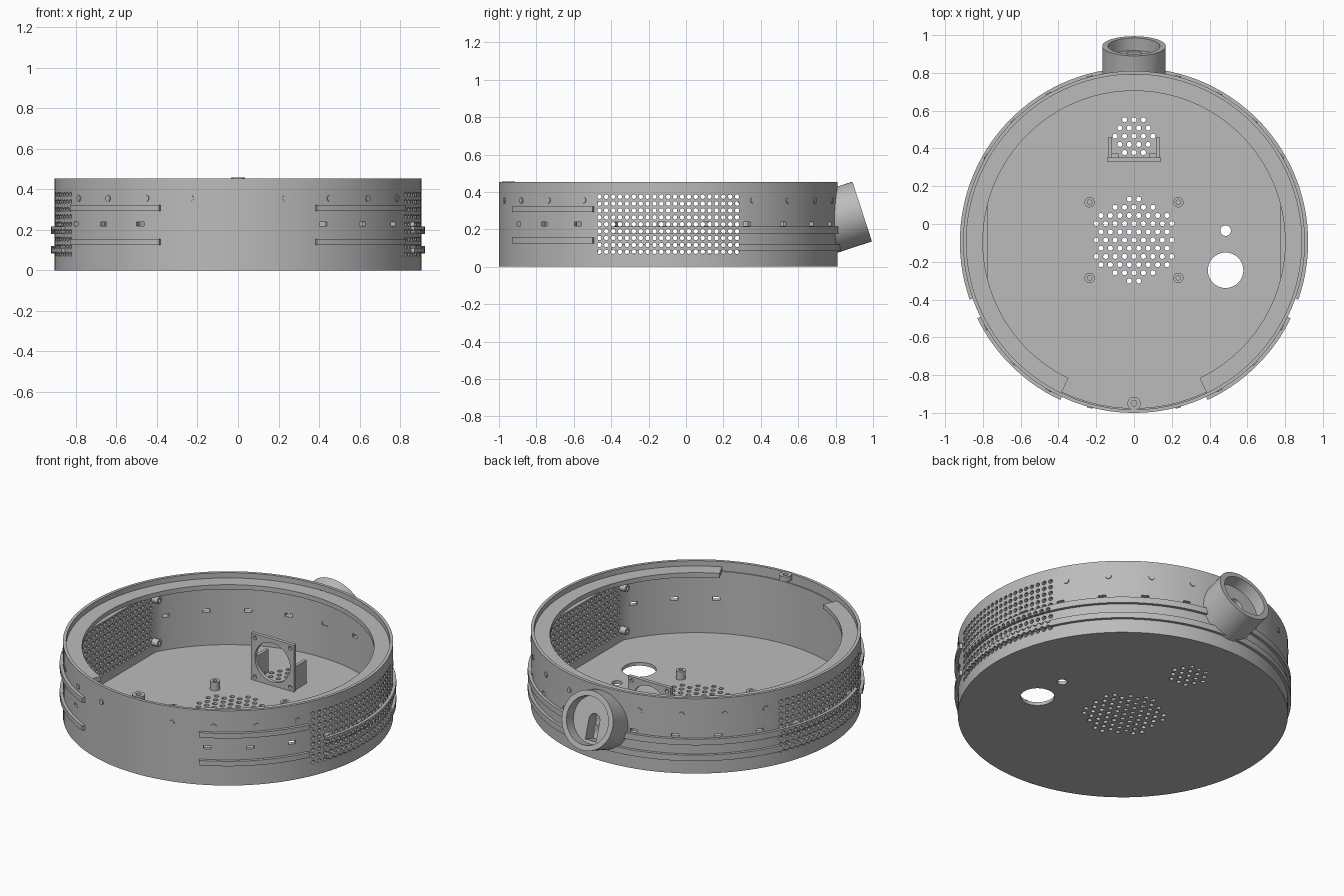
import bpy, bmesh, math
from mathutils import Vector, Matrix

if "Cube" in bpy.data.objects:
    bpy.data.objects.remove(bpy.data.objects["Cube"])

CY = -0.095            # housing centre in y
R, H = 0.905, 0.452    # housing radius and height
UP = Vector((0, 0, 1))
XA = Vector((1, 0, 0))
YA = Vector((0, 1, 0))

grey = bpy.data.materials.new("plain grey")
grey.use_nodes = True
grey.diffuse_color = (0.5, 0.5, 0.5, 1)
grey.node_tree.nodes["Principled BSDF"].inputs["Base Color"].default_value = (0.5, 0.5, 0.5, 1)


def polar(r, deg, z):
    """Point around the housing, angle measured from the front towards +x."""
    a = math.radians(deg)
    return Vector((r * math.sin(a), CY - r * math.cos(a), z))


def cyl(bm, r, start, end, seg=16):
    start, end = Vector(start), Vector(end)
    axis = end - start
    m = Matrix.Translation((start + end) / 2) @ axis.to_track_quat('Z', 'Y').to_matrix().to_4x4()
    return bmesh.ops.create_cone(bm, cap_ends=True, segments=seg, radius1=r, radius2=r,
                                 depth=axis.length, matrix=m)["verts"]


def box(bm, centre, size, rot=Matrix()):
    m = Matrix.Translation(centre) @ rot @ Matrix.Diagonal((*size, 1))
    bmesh.ops.create_cube(bm, size=1, matrix=m)


def band(bm, r0, r1, z0, z1, a0, a1):
    """Curved bar with a rectangular section."""
    n = max(4, int((a1 - a0) / 3))
    rings = []
    for i in range(n + 1):
        a = a0 + (a1 - a0) * i / n
        rings.append([bm.verts.new(polar(r, a, z))
                      for r, z in ((r0, z0), (r1, z0), (r1, z1), (r0, z1))])
    for p, q in zip(rings, rings[1:]):
        for j in range(4):
            k = (j + 1) % 4
            bm.faces.new((p[j], p[k], q[k], q[j]))
    bm.faces.new(rings[0])
    bm.faces.new(rings[-1])


def obj(name, fill):
    bm = bmesh.new()
    fill(bm)
    bmesh.ops.recalc_face_normals(bm, faces=bm.faces)
    me = bpy.data.meshes.new(name)
    bm.to_mesh(me)
    bm.free()
    me.materials.append(grey)
    ob = bpy.data.objects.new(name, me)
    bpy.context.scene.collection.objects.link(ob)
    return ob


def cut(ob, *cutters):
    for c in cutters:
        c.hide_render = True
        mod = ob.modifiers.new("cut", 'BOOLEAN')
        mod.operation, mod.solver, mod.object = 'DIFFERENCE', 'EXACT', c
    dg = bpy.context.evaluated_depsgraph_get()
    me = bpy.data.meshes.new_from_object(ob.evaluated_get(dg))
    ob.modifiers.clear()
    ob.data = me


# Cutters for the housing
def cavity_shape(bm):
    for v in cyl(bm, 0.88, (0, CY, 0.02), (0, CY, 0.415), 128):
        v.co.x = max(-0.775, min(0.775, v.co.x))
    bmesh.ops.remove_doubles(bm, verts=bm.verts, dist=0.0001)


def side_grid(bm):
    for i in range(21):
        for j in range(9):
            y, z = CY + (i - 10) * 0.0368, 0.08 + j * 0.0368
            cyl(bm, 0.012, (-1, y, z), (1, y, z), 10)


def floor_holes(bm):
    for cy, limit in ((-0.085, 0.222), (0.465, 0.11)):
        for row in range(-5, 6):
            for col in range(-5, 6):
                p = Vector(((col + 0.5 * (row % 2)) * 0.05, row * 0.0433, 0))
                if p.length < limit:
                    p.y += cy
                    cyl(bm, 0.0135, p - UP * 0.1, p + UP * 0.1, 12)
    for y, r in ((-0.035, 0.028), (-0.245, 0.094)):
        cyl(bm, r, (0.485, y, -0.1), (0.485, y, 0.1), 40)


def slot_shape(bm):
    for k in range(2, 23):
        a = 15 * k - 2.2
        box(bm, polar(R, a, 0.228), (0.042, 0.1, 0.02), Matrix.Rotation(math.radians(a), 4, 'Z'))


cavity = obj("cavity_cutter", cavity_shape)
recess = obj("recess_cutter", lambda bm: cyl(bm, 0.887, (0, CY, 0.395), (0, CY, 0.6), 128))
grid = obj("grid_cutter", side_grid)
vents = obj("vent_cutter", floor_holes)
slots = obj("slot_cutter", slot_shape)

# Round housing with floor, flat side panels and perforations
housing = obj("housing", lambda bm: cyl(bm, R, (0, CY, 0), (0, CY, H), 128))
cut(housing, cavity, recess, grid, vents, slots)
parts = [housing]

# Inner ledge, open at the front
parts.append(obj("ledge", lambda bm: band(bm, 0.8, 0.89, 0.392, 0.42, 25.7, 334.3)))


# Outer rails
def front_rails_shape(bm):
    for z in (0.308, 0.14):
        for a in (25, 296):
            band(bm, 0.895, 0.923, z - 0.015, z + 0.015, a, a + 39)


def back_rails_shape(bm):
    for z in (0.197, 0.101):
        band(bm, 0.895, 0.922, z - 0.018, z + 0.018, 70.7, 289.3)


parts.append(obj("front_rails", front_rails_shape))
back_rails = obj("back_rails", back_rails_shape)
cut(back_rails, grid)
parts.append(back_rails)


# Small round studs below the rim
def studs_shape(bm):
    for k in range(1, 24):
        if k not in (5, 6, 7, 12, 17, 18, 19):
            cyl(bm, 0.016, polar(0.89, 15 * k, 0.355), polar(0.91, 15 * k, 0.355), 14)


parts.append(obj("rim_studs", studs_shape))

# Tilted tube at the back
axis = Vector((0, 0.95, 0.31)).normalized()
down = Vector((0, 0.31, -0.95)).normalized()
face = Vector((0, 0.942, 0.295))
tilt = Matrix.Rotation(math.atan2(axis.z, axis.y), 4, 'X')
tube = obj("back_tube", lambda bm: cyl(bm, 0.168, face - axis * 0.34, face, 64))
bore = obj("bore_cutter", lambda bm: cyl(bm, 0.137, face - axis * 0.07, face + axis * 0.1, 64))
arch = obj("arch_cutter", lambda bm: cyl(bm, 0.036, face - axis * 0.15, face, 24))
groove = obj("groove_cutter", lambda bm: box(bm, face - axis * 0.075 + down * 0.058,
                                             (0.072, 0.15, 0.116), tilt))
core = obj("core_cutter", lambda bm: cyl(bm, 0.885, (0, CY, -0.2), (0, CY, 0.8), 128))
cut(tube, bore, arch, groove, core)
parts.append(tube)


# Upright fan plate with gussets
def plate_holes(bm):
    cyl(bm, 0.118, (0, 0.2, 0.16), (0, 0.5, 0.16), 48)
    for x in (-0.118, 0.118):
        for z in (0.042, 0.278):
            cyl(bm, 0.012, (x, 0.2, z), (x, 0.5, z), 12)


fan_plate = obj("fan_plate", lambda bm: box(bm, (0, 0.34, 0.159), (0.286, 0.022, 0.286)))
fan_holes = obj("fan_cutter", plate_holes)
cut(fan_plate, fan_holes)
parts.append(fan_plate)


def gusset_shape(bm):
    for s in (-1, 1):
        box(bm, (s * 0.126, 0.403, 0.085), (0.018, 0.115, 0.15))
        box(bm, (s * 0.105, 0.362, 0.04), (0.045, 0.03, 0.05))


parts.append(obj("fan_gussets", gusset_shape))


# Hollow posts: floor standoffs, panel bosses and front screw boss
def hollow(name, spots, r, hole, length, direction):
    def fill(bm, rad, extra):
        for p in spots:
            d = direction * (-1 if direction.x and p[0] > 0 else 1)
            cyl(bm, rad, Vector(p) + d * extra, Vector(p) + d * (length + extra), 24)
    ob = obj(name, lambda bm: fill(bm, r, 0))
    drill = obj(name + "_cutter", lambda bm: fill(bm, hole, 0.008))
    cut(ob, drill)
    parts.append(ob)
    return drill


drills = [
    hollow("floor_standoffs", [(x, y, 0.015) for x in (-0.235, 0.235) for y in (0.115, -0.285)],
           0.027, 0.012, 0.055, UP),
    hollow("panel_bosses", [(x, CY + y, z) for x in (-0.78, 0.78) for y in (-0.395, 0.395)
                            for z in (0.09, 0.35)], 0.022, 0.01, 0.045, XA),
    hollow("front_boss", [(0, -0.95, 0.425)], 0.035, 0.015, 0.032, UP)]

for c in [cavity, recess, grid, vents, slots, bore, arch, groove, core, fan_holes] + drills:
    bpy.data.objects.remove(c)

bpy.ops.object.select_all(action='DESELECT')
for ob in parts:
    ob.select_set(True)
bpy.context.view_layer.objects.active = housing
bpy.ops.object.shade_smooth_by_angle(angle=math.radians(30))
